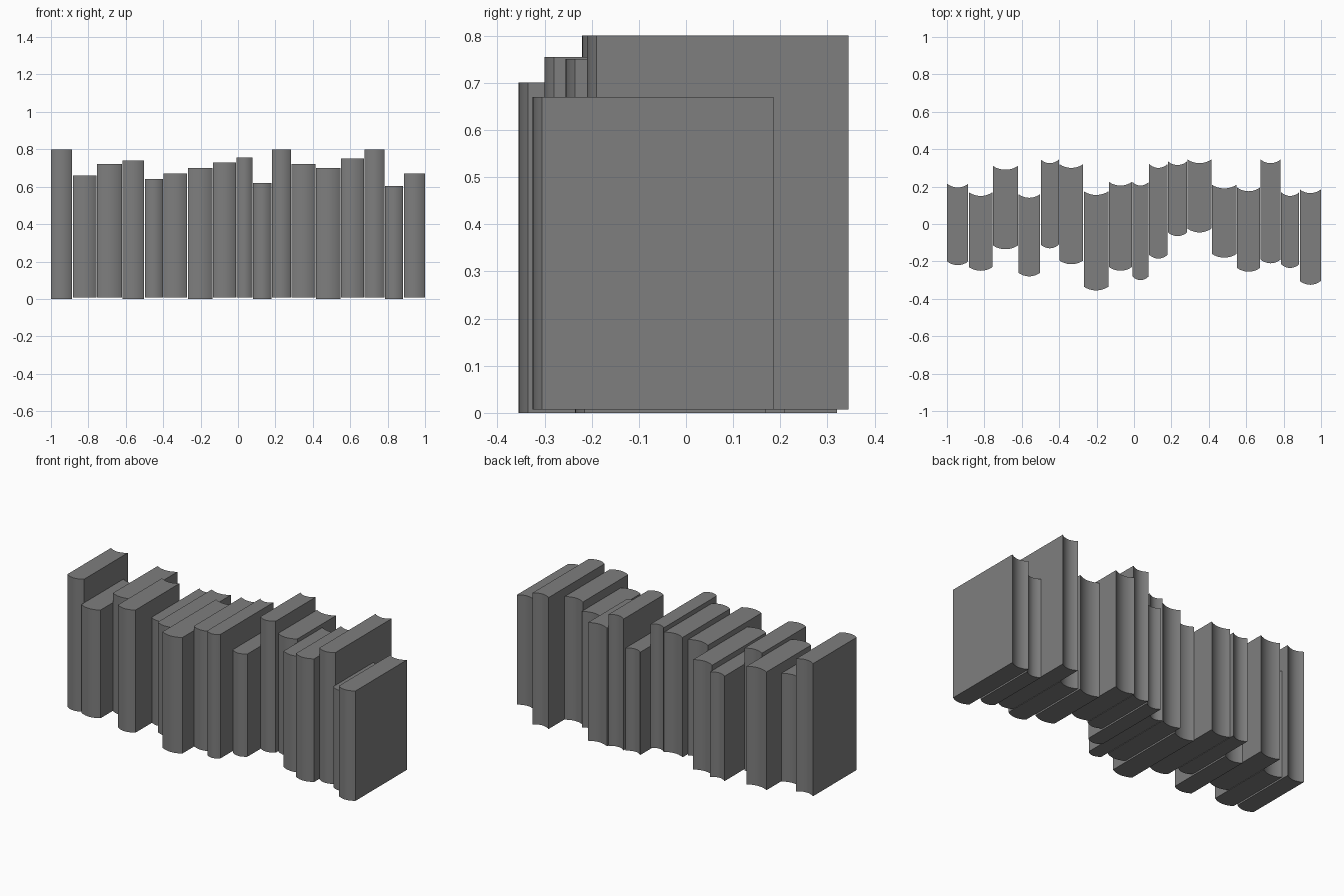
import bpy
import bmesh
import math

cube = bpy.data.objects.get("Cube")
if cube:
    bpy.data.objects.remove(cube, do_unlink=True)

# One plain grey for every book
grey = bpy.data.materials.new("book_grey")
grey.use_nodes = True
colour = (0.21, 0.21, 0.21, 1)
grey.diffuse_color = colour
grey.node_tree.nodes["Principled BSDF"].inputs["Base Color"].default_value = colour

CURVE = 0.02     # how far the spine bulges and the page edge hollows
STEPS = 10       # segments across each curved side
GAP = 0.0015     # sliver of air between neighbours


def curved_edge(x0, x1, y, bulge):
    """Points across the thickness of a book, bowed towards the front."""
    points = []
    for i in range(STEPS + 1):
        t = i / STEPS
        points.append((x0 + (x1 - x0) * t, y - bulge * math.sin(math.pi * t) ** 0.8))
    return points


def make_book(name, x0, x1, front, back, height, base):
    """Extrude a book outline with a rounded spine and a hollow page edge."""
    spine = curved_edge(x0, x1, front + CURVE, CURVE)
    pages = curved_edge(x1, x0, back, CURVE)
    bm = bmesh.new()
    outline = bm.faces.new([bm.verts.new((x, y, base)) for x, y in spine + pages])
    result = bmesh.ops.extrude_face_region(bm, geom=[outline])
    top = [v for v in result["geom"] if isinstance(v, bmesh.types.BMVert)]
    bmesh.ops.translate(bm, verts=top, vec=(0, 0, height - base))
    bmesh.ops.recalc_face_normals(bm, faces=bm.faces[:])
    mesh = bpy.data.meshes.new(name)
    bm.to_mesh(mesh)
    bm.free()
    mesh.materials.append(grey)
    book = bpy.data.objects.new(name, mesh)
    bpy.context.collection.objects.link(book)
    return book


# Row from right to left: thickness, front, back and height in hundredths
ROW = [
    (11.5, -22, 21.5, 80), (13, -25, 17, 66), (13.5, -13.5, 31, 72),
    (12, -28, 16, 74), (10, -13, 34.5, 64), (13, -21.5, 32, 67),
    (13.5, -35.5, 17.5, 70), (12.5, -25, 22.5, 73), (9, -30, 22.5, 75.5),
    (10, -18.5, 32, 62), (10.5, -6.5, 33.5, 80), (13, -4.5, 34.5, 72),
    (13.5, -18, 21, 70), (12.5, -25.5, 19.5, 75), (11, -21, 34.5, 80),
    (10, -23.5, 17, 60.5), (11.5, -32.5, 18.5, 67),
]

books = []
x = -1.0
for number, (thick, front, back, height) in enumerate(ROW, 1):
    right = x + thick / 100
    # Every third book rests a touch lower than its neighbours
    base = 0.0 if number % 3 == 1 and number < len(ROW) else 0.007
    books.append(make_book(f"book_{number}", x + GAP, right - GAP,
                           front / 100, back / 100, height / 100, base))
    x = right

# Smooth the curved sides while the corners stay sharp
bpy.ops.object.select_all(action="DESELECT")
for book in books:
    book.select_set(True)
bpy.context.view_layer.objects.active = books[0]
bpy.ops.object.shade_smooth_by_angle(angle=math.radians(35))
